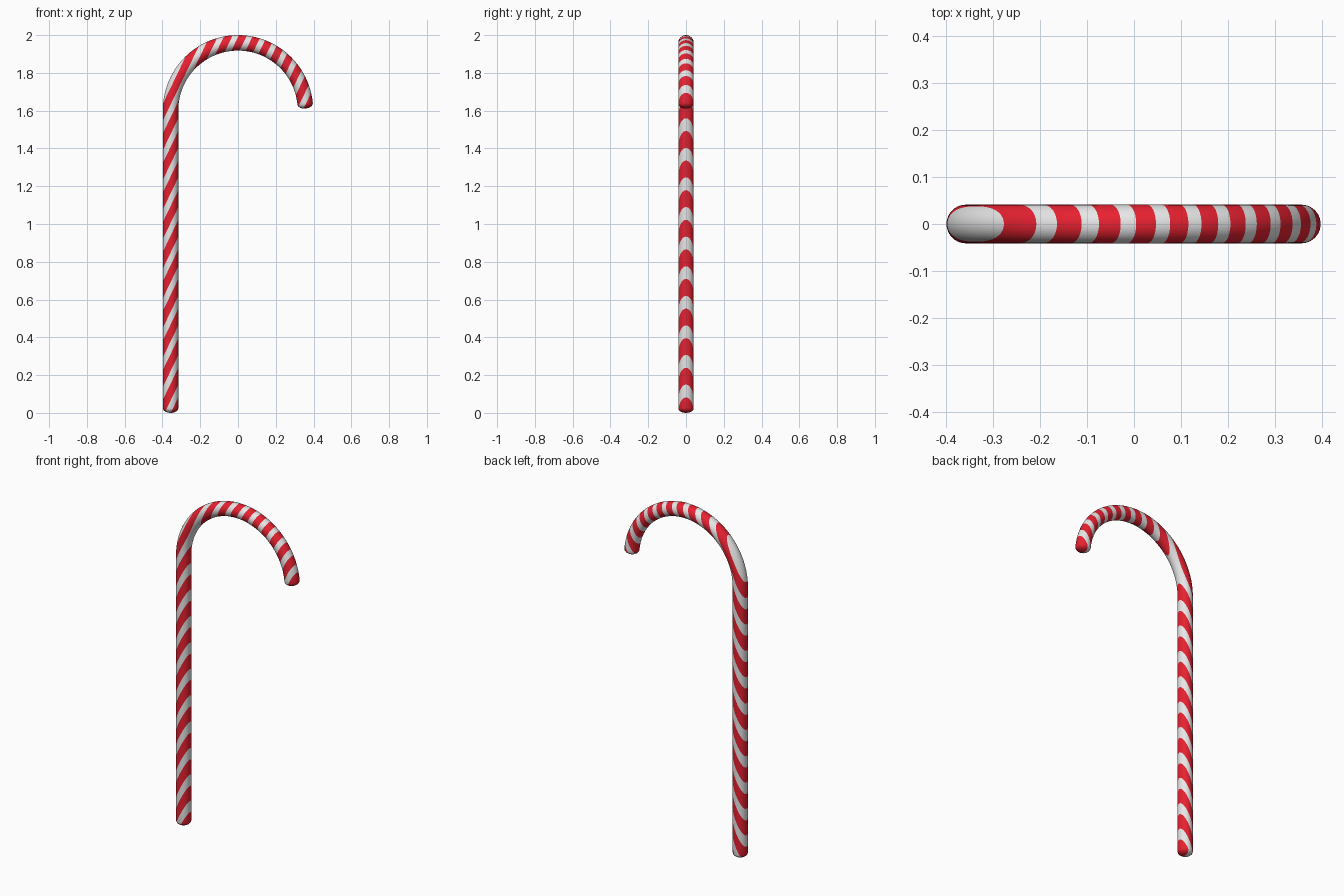
import bpy, bmesh, math
from mathutils import Vector

if "Cube" in bpy.data.objects:
    bpy.data.objects.remove(bpy.data.objects["Cube"])

TUBE, BEND, ZC = 0.041, 0.357, 1.602       # tube radius, hook radius, hook centre height
CAP = 0.025                                # height of the rounded ends
SIDES = 40
K, PITCH, MID, DUTY = 2.07, 0.1567, 2.102, 0.57   # slanted stripe planes: z - K*x


def material(name, rgb):
    m = bpy.data.materials.new(name)
    m.diffuse_color = (*rgb, 1)
    m.use_nodes = True
    m.node_tree.nodes["Principled BSDF"].inputs["Base Color"].default_value = m.diffuse_color
    return m


# centre line: (point, direction, radius) for each ring
rings = []
up = Vector((0, 0, 1))
start = Vector((-BEND, 0, CAP))
cap = [math.radians(a) for a in (80, 65, 50, 35, 18)]
for a in cap:                              # rounded foot
    rings.append((start - up * CAP * math.sin(a), up, TUBE * math.cos(a)))
for i in range(20):                        # straight stem
    rings.append((Vector((-BEND, 0, CAP + (ZC - CAP) * i / 20)), up, TUBE))
N, END = 72, math.radians(174.5)
for i in range(N + 1):                     # hook
    t = END * i / N
    p = Vector((-BEND * math.cos(t), 0, ZC + BEND * math.sin(t)))
    d = Vector((math.sin(t), 0, math.cos(t)))
    rings.append((p, d, TUBE))
for a in reversed(cap):                    # rounded tip
    rings.append((p + d * CAP * math.sin(a), d, TUBE * math.cos(a)))

bm = bmesh.new()
side = Vector((0, 1, 0))
loops = []
for c, d, r in rings:
    n = side.cross(d)
    loops.append([bm.verts.new(c + r * (n * math.cos(q) + side * math.sin(q)))
                  for q in (2 * math.pi * j / SIDES for j in range(SIDES))])
for a, b in zip(loops, loops[1:]):
    for j in range(SIDES):
        k = (j + 1) % SIDES
        bm.faces.new((a[j], a[k], b[k], b[j]))
# close both ends with a fan
for loop, (c, d, r), s in ((loops[0], rings[0], -1), (loops[-1], rings[-1], 1)):
    tip = bm.verts.new(c + d * s * 0.0004)
    for j in range(SIDES):
        bm.faces.new((loop[j], loop[(j + 1) % SIDES], tip))

# cut clean stripe edges with parallel slanted planes
normal = Vector((-K, 0, 1))
for n in range(-14, 5):
    for e in (-DUTY / 2, DUTY / 2):
        v = MID + (n + e) * PITCH
        bmesh.ops.bisect_plane(bm, geom=bm.verts[:] + bm.edges[:] + bm.faces[:], dist=1e-6,
                               plane_co=(0, 0, v), plane_no=normal)
for f in bm.faces:
    u = (f.calc_center_median().dot(normal) - MID) / PITCH
    f.material_index = 1 if abs(u - round(u)) < DUTY / 2 else 0
    f.smooth = True
bmesh.ops.recalc_face_normals(bm, faces=bm.faces[:])

me = bpy.data.meshes.new("striped_cane")
bm.to_mesh(me)
bm.free()
me.materials.append(material("white_sugar", (0.85, 0.85, 0.85)))
me.materials.append(material("red_sugar", (0.8, 0.015, 0.03)))
ob = bpy.data.objects.new("striped_cane", me)
bpy.context.collection.objects.link(ob)
